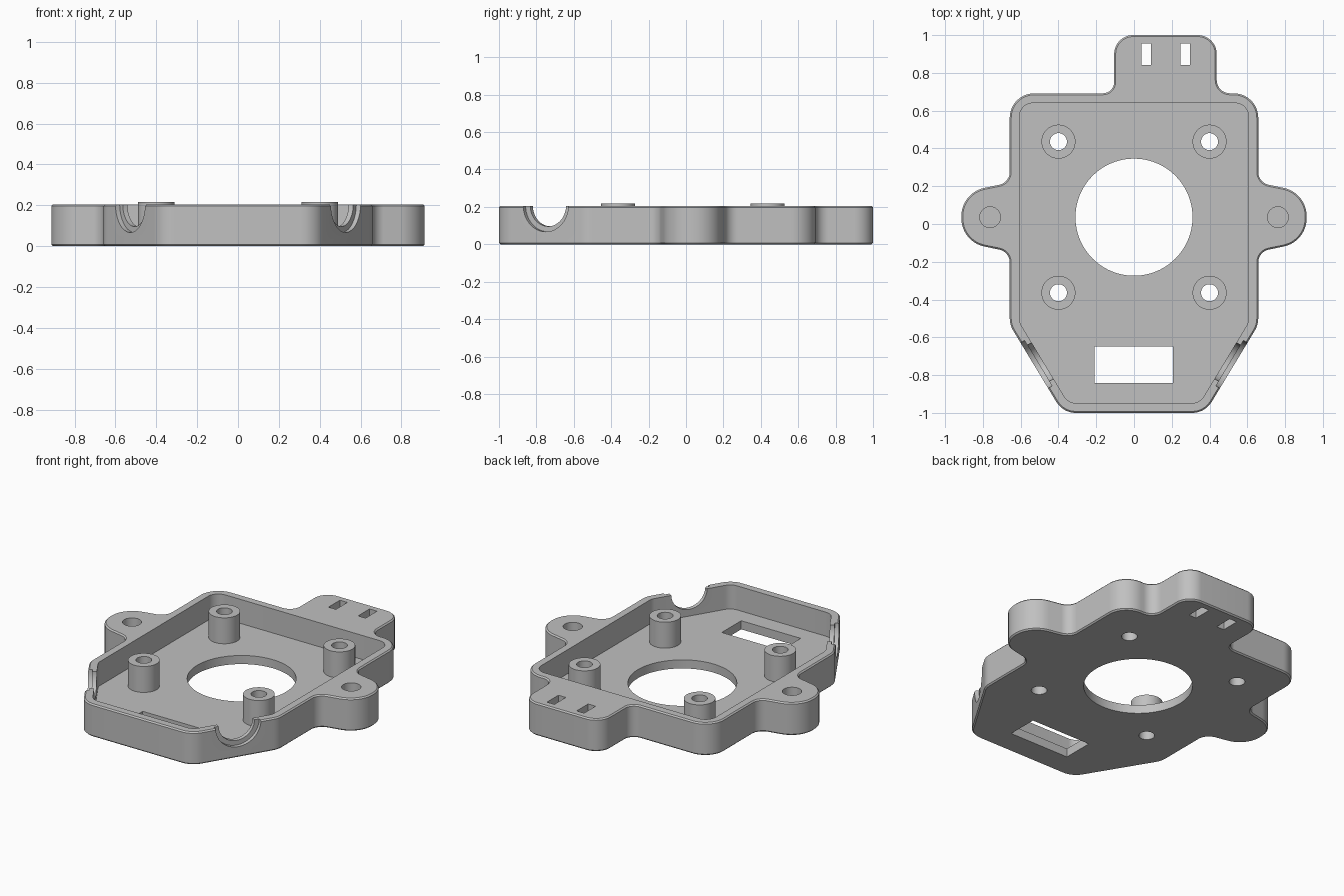
import bpy, bmesh, math
from mathutils import Vector, Matrix

cube = bpy.data.objects.get("Cube")
if cube:
    bpy.data.objects.remove(cube, do_unlink=True)

HEIGHT, FLOOR, POST_TOP = 0.205, 0.054, 0.217
MID_Y = 0.036

grey = bpy.data.materials.new("plain grey")
grey.use_nodes = True
colour = (0.53, 0.53, 0.53, 1)
grey.diffuse_color = colour
grey.node_tree.nodes["Principled BSDF"].inputs["Base Color"].default_value = colour


def make_object(name, bm):
    bmesh.ops.recalc_face_normals(bm, faces=bm.faces)
    mesh = bpy.data.meshes.new(name)
    bm.to_mesh(mesh)
    bm.free()
    mesh.materials.append(grey)
    obj = bpy.data.objects.new(name, mesh)
    bpy.context.collection.objects.link(obj)
    return obj


def round_corners(corners):
    """Replace each (x, y, radius) corner by a tangent arc."""
    points = []
    for i, (x, y, r) in enumerate(corners):
        p = Vector((x, y))
        a = (Vector(corners[i - 1][:2]) - p).normalized()
        b = (Vector(corners[(i + 1) % len(corners)][:2]) - p).normalized()
        half = a.angle(b) / 2
        centre = p + (a + b).normalized() * r / math.sin(half)
        start = p + a * r / math.tan(half) - centre
        turn = math.pi - 2 * half
        if a.x * b.y - a.y * b.x > 0:
            turn = -turn
        steps = max(3, round(abs(turn) / math.radians(7)))
        for k in range(steps + 1):
            points.append(centre + Matrix.Rotation(turn * k / steps, 2) @ start)
    return points


def prism(name, points, low, high, edge=0):
    bm = bmesh.new()
    face = bm.faces.new([bm.verts.new((p[0], p[1], low)) for p in points])
    top = bmesh.ops.extrude_face_region(bm, geom=[face])["geom"]
    verts = [g for g in top if isinstance(g, bmesh.types.BMVert)]
    bmesh.ops.translate(bm, verts=verts, vec=(0, 0, high - low))
    if edge:
        rim = [e for e in bm.edges if abs(e.verts[0].co.z - e.verts[1].co.z) < 1e-5]
        bmesh.ops.bevel(bm, geom=rim, offset=edge, segments=1, affect="EDGES")
    return make_object(name, bm)


def box(name, x0, x1, y0, y1, low=-0.1, high=0.4):
    return prism(name, [(x0, y0), (x1, y0), (x1, y1), (x0, y1)], low, high)


def cylinder(name, radius, start, end, sides=64):
    start, end = Vector(start), Vector(end)
    axis = end - start
    bm = bmesh.new()
    turn = axis.to_track_quat("Z", "Y").to_matrix().to_4x4()
    bmesh.ops.create_cone(bm, cap_ends=True, segments=sides, radius1=radius, radius2=radius,
                          depth=axis.length, matrix=Matrix.Translation((start + end) / 2) @ turn)
    return make_object(name, bm)


def smooth(obj):
    bpy.ops.object.select_all(action="DESELECT")
    obj.select_set(True)
    bpy.context.view_layer.objects.active = obj
    bpy.ops.object.shade_smooth_by_angle(angle=math.radians(31))


def cut(obj, cutter):
    bpy.context.view_layer.objects.active = obj
    mod = obj.modifiers.new("cut", "BOOLEAN")
    mod.operation, mod.solver, mod.object = "DIFFERENCE", "EXACT", cutter
    bpy.ops.object.modifier_apply(modifier=mod.name)
    bpy.data.objects.remove(cutter, do_unlink=True)


# Outer housing: right half going up, rear tab, left half going down
side = [(0.376, -1, 0.12), (0.658, -0.534, 0.12),
        (0.658, MID_Y - 0.183, 0.07), (0.914, MID_Y - 0.13, 0.152),
        (0.914, MID_Y + 0.13, 0.152), (0.658, MID_Y + 0.183, 0.07),
        (0.658, 0.692, 0.13)]
tab = [(0.438, 0.692, 0.07), (0.438, 1, 0.1), (-0.105, 1, 0.1), (-0.105, 0.692, 0.06)]
outline = side + tab + [(-x, y, r) for x, y, r in reversed(side)]
housing = prism("housing", round_corners(outline), 0, HEIGHT, edge=0.008)

# Stepped cable notches in the slanted walls: wide outside, narrow inside
for s in (1, -1):
    centre = Vector((s * 0.528, -0.75, HEIGHT + 0.003))
    normal = Vector((s * 0.856, -0.517, 0))
    cut(housing, cylinder("notch_step", 0.141, centre - normal * 0.025, centre + normal * 0.2, 62))
    cut(housing, cylinder("notch", 0.112, centre - normal * 0.11, centre + normal * 0.1, 54))

# Inner tray
half = [(0.348, -0.948, 0.07), (0.606, -0.522, 0.07), (0.606, 0.64, 0.07)]
cut(housing, prism("tray_cutter", round_corners(half + [(-x, y, r) for x, y, r in reversed(half)]),
                   FLOOR, 0.4))

# Floor openings and tab slots
cut(housing, cylinder("centre_hole", 0.31, (0, MID_Y, -0.1), (0, MID_Y, 0.4), 96))
cut(housing, box("front_window", -0.208, 0.206, -0.842, -0.649))
for x in (0.065, 0.271):
    cut(housing, box("tab_slot", x - 0.026, x + 0.026, 0.842, 0.956))

# Blind holes in the ears
for x in (0.762, -0.762):
    cut(housing, cylinder("ear_hole", 0.055, (x, MID_Y, 0.05), (x, MID_Y, 0.4), 40))

# Four hollow screw posts, with their holes continued through the floor
for side_name, x in (("left", 0.4), ("right", -0.4)):
    for end_name, y in (("rear", MID_Y + 0.4), ("front", MID_Y - 0.4)):
        cut(housing, cylinder("screw_hole", 0.045, (x, y, -0.1), (x, y, 0.4), 40))
        post = cylinder(f"{end_name}_{side_name}_post", 0.09, (x, y, FLOOR - 0.01), (x, y, POST_TOP), 48)
        cut(post, cylinder("post_bore", 0.045, (x, y, -0.1), (x, y, 0.4), 40))
        smooth(post)
smooth(housing)
